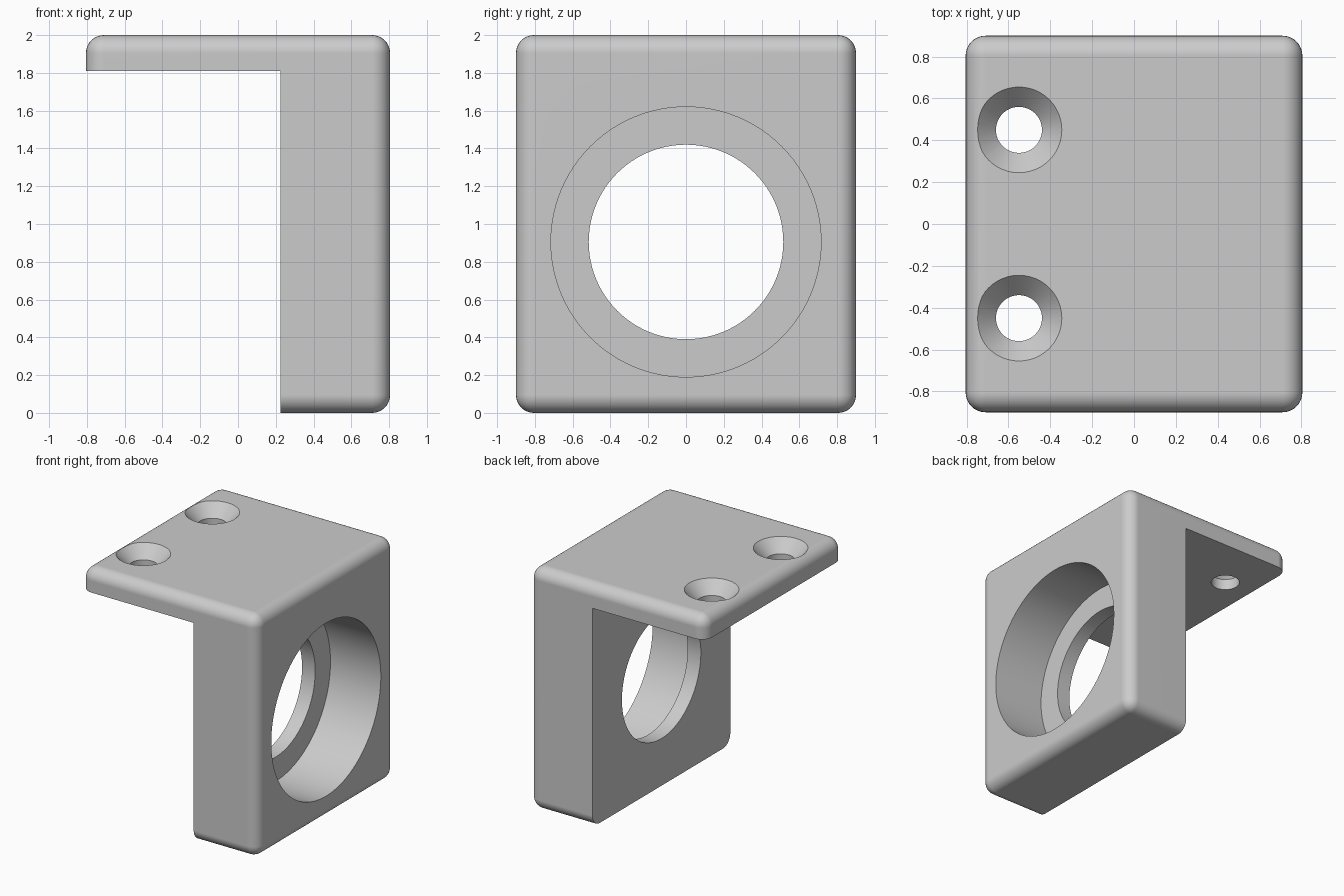
import bpy, bmesh, math
from mathutils import Matrix, Vector

cube = bpy.data.objects.get("Cube")
if cube:
    bpy.data.objects.remove(cube, do_unlink=True)

grey = bpy.data.materials.new("neutral grey")
colour = (0.6, 0.6, 0.6, 1)
grey.diffuse_color = colour
grey.use_nodes = True
grey.node_tree.nodes["Principled BSDF"].inputs["Base Color"].default_value = colour


def add_object(name, bm):
    mesh = bpy.data.meshes.new(name)
    bm.to_mesh(mesh)
    bm.free()
    mesh.materials.append(grey)
    obj = bpy.data.objects.new(name, mesh)
    bpy.context.collection.objects.link(obj)
    return obj


def box(name, low, high, fillet=0):
    low, high = Vector(low), Vector(high)
    bm = bmesh.new()
    place = Matrix.Translation((low + high) / 2) @ Matrix.Diagonal((*(high - low), 1))
    bmesh.ops.create_cube(bm, size=1, matrix=place)
    if fillet:
        bmesh.ops.bevel(bm, geom=bm.edges[:], offset=fillet, segments=8,
                        profile=0.5, affect='EDGES')
    return add_object(name, bm)


def plug(name, centre, low, high, r_low, r_high, axis, sides):
    """Round cutter running from low to high along the x or z axis."""
    bm = bmesh.new()
    turn = Matrix.Rotation(math.pi / 2, 4, 'Y') if axis == 'X' else Matrix()
    middle = turn @ Matrix.Translation((0, 0, (low + high) / 2))
    bmesh.ops.create_cone(bm, cap_ends=True, segments=sides, radius1=r_low,
                          radius2=r_high, depth=high - low,
                          matrix=Matrix.Translation(centre) @ middle)
    return add_object(name, bm)


# Rounded block, later hollowed into an L-shaped bracket
bracket = box("bracket", (-0.805, -0.9, 0), (0.805, 0.9, 2), 0.095)

# Space under the mounting plate
cutters = [box("underside_cutter", (-2, -2, -1), (0.225, 2, 1.81))]

# Stepped bore through the upright
bore = (0, 0, 0.905)
cutters.append(plug("counterbore_cutter", bore, 0.345, 1.2, 0.715, 0.715, 'X', 96))
cutters.append(plug("bore_cutter", bore, 0, 0.6, 0.515, 0.515, 'X', 96))

# Countersunk screw holes in the plate
for side in (-1, 1):
    spot = (-0.55, 0.45 * side, 0)
    cutters.append(plug("screw_hole_cutter", spot, 1.7, 1.95, 0.11, 0.11, 'Z', 48))
    cutters.append(plug("countersink_cutter", spot, 1.9, 2.1, 0.11, 0.3, 'Z', 48))

for cutter in cutters:
    cutter.hide_render = True
    cut = bracket.modifiers.new(cutter.name, 'BOOLEAN')
    cut.operation = 'DIFFERENCE'
    cut.solver = 'EXACT'
    cut.object = cutter

# Bake the cuts and drop the cutters
bpy.context.view_layer.update()
graph = bpy.context.evaluated_depsgraph_get()
solid = bpy.data.meshes.new_from_object(bracket.evaluated_get(graph))
bracket.modifiers.clear()
bracket.data = solid
for cutter in cutters:
    bpy.data.objects.remove(cutter, do_unlink=True)

# Smooth fillets and bores with crisp rims
bpy.ops.object.select_all(action='DESELECT')
bracket.select_set(True)
bpy.context.view_layer.objects.active = bracket
bpy.ops.object.shade_smooth_by_angle(angle=math.radians(30))
weighted = bracket.modifiers.new("flat_face_normals", 'WEIGHTED_NORMAL')
weighted.keep_sharp = True
